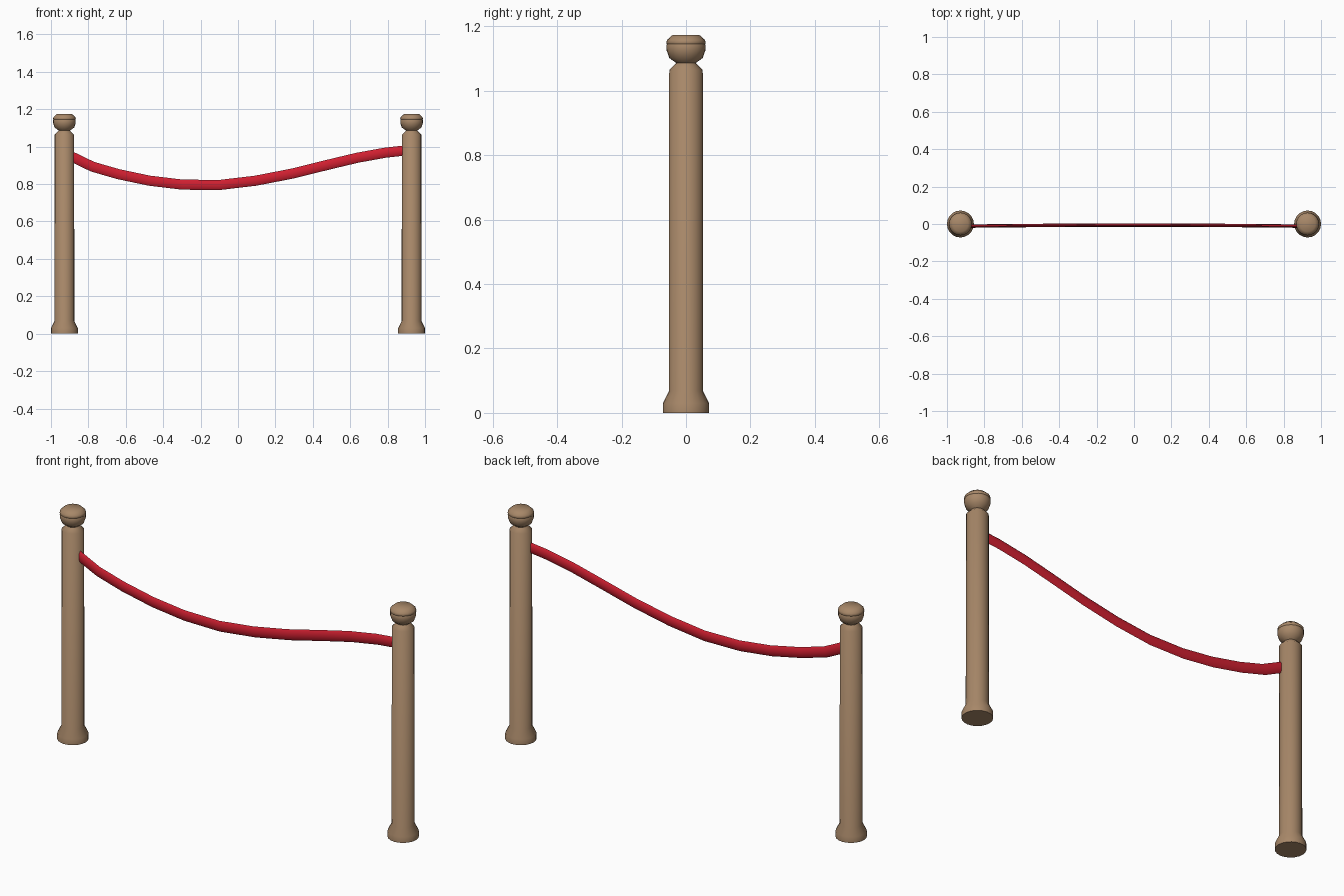
import bpy, math
from mathutils import Vector

if "Cube" in bpy.data.objects:
    bpy.data.objects.remove(bpy.data.objects["Cube"])


def material(name, rgb):
    m = bpy.data.materials.new(name)
    m.diffuse_color = (*rgb, 1)
    m.use_nodes = True
    m.node_tree.nodes["Principled BSDF"].inputs["Base Color"].default_value = m.diffuse_color
    return m


wood = material("tan wood", (0.39, 0.245, 0.14))
red = material("red rope", (0.63, 0.014, 0.03))


def tube(name, rings, mat, angle):
    """Skin a list of equal-sized vertex rings and cap both ends."""
    n = len(rings[0])
    verts = [v for ring in rings for v in ring]
    faces = [(i * n + j, i * n + (j + 1) % n, (i + 1) * n + (j + 1) % n, (i + 1) * n + j)
             for i in range(len(rings) - 1) for j in range(n)]
    last = (len(rings) - 1) * n
    faces += [tuple(reversed(range(n))), tuple(range(last, last + n))]
    me = bpy.data.meshes.new(name)
    me.from_pydata(verts, [], faces)
    me.materials.append(mat)
    ob = bpy.data.objects.new(name, me)
    bpy.context.collection.objects.link(ob)
    bpy.ops.object.select_all(action='DESELECT')
    ob.select_set(True)
    bpy.context.view_layer.objects.active = ob
    bpy.ops.object.shade_smooth_by_angle(angle=math.radians(angle))
    return ob


def circle(x, r, z, n=20):
    return [(x + r * math.cos(2 * math.pi * k / n), r * math.sin(2 * math.pi * k / n), z)
            for k in range(n)]


# Posts: flared foot, straight shaft, pinched neck and rounded cap (radius, height)
profile = [(0.072, 0), (0.072, 0.03), (0.053, 0.068), (0.052, 1.064), (0.03, 1.086),
           (0.052, 1.102), (0.06, 1.125), (0.0605, 1.142), (0.059, 1.145),
           (0.061, 1.148), (0.059, 1.158), (0.041, 1.174)]
for side, x in (("left", -0.928), ("right", 0.928)):
    tube(side + "_post", [circle(x, r, z) for r, z in profile], wood, 50)

# Rope: sagging path with a flattened cross-section (x, z)
path = [(-0.89, 0.947), (-0.778, 0.893), (-0.64, 0.853), (-0.473, 0.818), (-0.297, 0.797),
        (-0.10, 0.795), (0.094, 0.818), (0.29, 0.856), (0.484, 0.904), (0.639, 0.941),
        (0.789, 0.968), (0.89, 0.979)]
rings = []
for i, (x, z) in enumerate(path):
    a, b = path[max(i - 1, 0)], path[min(i + 1, len(path) - 1)]
    t = Vector((b[0] - a[0], 0, b[1] - a[1])).normalized()
    up = Vector((-t.z, 0, t.x))
    centre = Vector((x, -0.006 - 0.007 * x * x, z))
    rings.append([centre + up * 0.027 * math.sin(q) + Vector((0, -0.009 * math.cos(q), 0))
                  for q in (2 * math.pi * k / 8 for k in range(8))])
# reverse each ring so faces point outward along +x
tube("hanging_rope", [list(reversed(r)) for r in rings], red, 80)

# Make rope normals consistent
bpy.ops.object.mode_set(mode='EDIT')
bpy.ops.mesh.select_all(action='SELECT')
bpy.ops.mesh.normals_make_consistent(inside=False)
bpy.ops.object.mode_set(mode='OBJECT')
